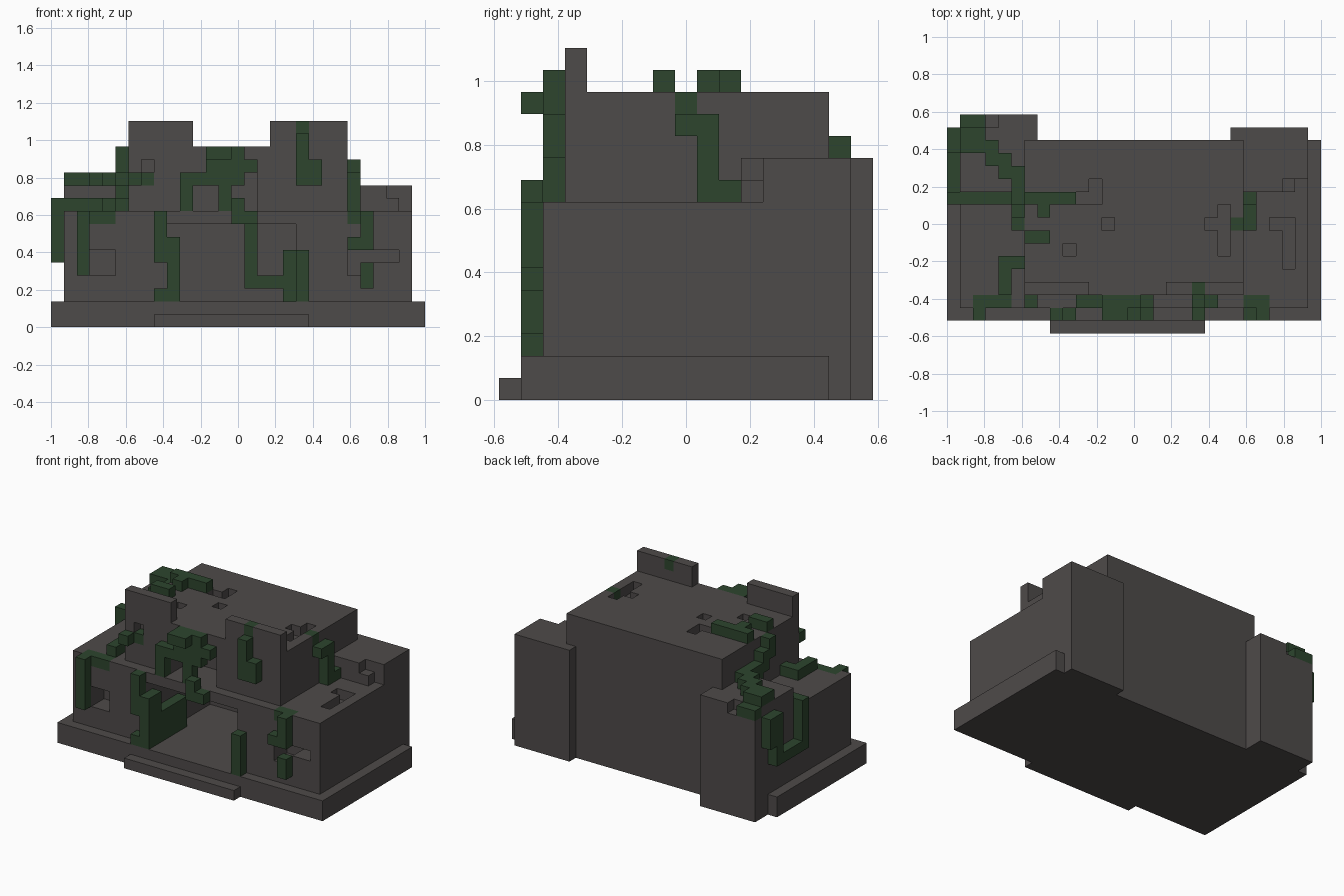
import bpy

if "Cube" in bpy.data.objects:
    bpy.data.objects.remove(bpy.data.objects["Cube"])

U = 2 / 29                      # block size: the model is 29 x 17 x 16 blocks
NX, NY = 29, 17
grid = {}                       # block -> part name


def cells(x, y, z):
    """All blocks in half-open ranges; a single number means one block."""
    r = [range(*v) if isinstance(v, tuple) else range(v, v + 1) for v in (x, y, z)]
    return [(i, j, k) for i in r[0] for j in r[1] for k in r[2]]


def fill(part, x, y, z):
    for c in cells(x, y, z):
        grid[c] = part


def carve(x, y, z):
    for c in cells(x, y, z):
        grid.pop(c, None)


def ivy(x, y, z):
    fill("ivy", x, y, z)


# Stone masses
fill("foundation", (0, 29), (1, 15), (0, 2))
fill("front_step", (8, 20), 0, 0)
fill("lower_walls", (1, 28), (2, 15), (2, 9))
fill("upper_walls", (6, 23), (3, 15), (9, 14))
fill("left_wing", (1, 6), (11, 15), (9, 11))
fill("left_wing", (1, 7), (15, 17), (0, 11))
fill("right_wing", (23, 28), (11, 15), (9, 11))
fill("right_wing", (22, 28), 15, (0, 11))
fill("left_parapet", (6, 11), 3, (14, 16))
fill("right_parapet", (17, 23), 3, (14, 16))

# Doorway, upper opening and windows
carve((9, 19), (2, 12), (2, 8))
carve((11, 16), (3, 6), (9, 12))
carve((3, 5), (2, 4), (4, 6))
carve((23, 25), (2, 4), (4, 6))
carve((25, 27), (2, 4), 5)

# Crumbled blocks: roof, terrace, wing corners and parapet face
for pit in [(11, (10, 12), 13), (10, 10, 13), (12, 8, 13), (9, 6, 13),
            (21, (6, 10), 13), (20, 8, 13),
            (26, (5, 9), 8), (25, 8, 8),
            ((26, 28), 11, 10), (27, 11, 9),
            (3, 16, 10), (7, 3, 12)]:
    carve(*pit)

# Ivy on the left front wall and terrace
ivy((2, 5), 2, 8)
ivy(2, 1, (4, 9))
ivy(4, (3, 6), 9)
ivy(5, 5, 9)
# Ivy over the left terrace, up the wall and onto the roof
ivy((0, 6), 10, 9)
ivy(5, 10, (9, 12))
ivy(5, 9, (11, 13))
ivy(5, 8, (12, 14))
ivy((6, 10), 10, 14)
ivy(7, 9, 14)
ivy((6, 8), 7, 14)
# Ivy on the left wing top, stepping diagonally
ivy((1, 3), 16, 10)
ivy((1, 3), (14, 16), 11)
for n in range(3):
    ivy(3 + n, (13 - n, 15 - n), 11)
# Ivy hanging in a loop on the left side
ivy(0, (14, 16), (7, 10))
ivy(0, 14, (5, 8))
ivy(0, (10, 15), 5)
ivy(0, 10, (5, 10))
# Ivy on the left parapet
ivy(6, 2, 11)
ivy(7, 3, 11)
# Ivy around the doorway
ivy(8, 1, (5, 9))
ivy((8, 10), 1, 2)
ivy(9, (1, 3), (2, 7))
ivy(9, (3, 7), (2, 5))
ivy(15, 11, (3, 8))
ivy((15, 19), 11, 3)
ivy(18, 11, (2, 6))
ivy(19, 1, (2, 6))
# Ivy around the upper opening
ivy(10, 2, (9, 12))
ivy((10, 15), 2, 11)
ivy(12, 2, (12, 14))
ivy((12, 14), 1, 13)
ivy((13, 15), 2, 13)
ivy(13, 2, (9, 13))
ivy((14, 16), 2, 12)
ivy((14, 16), 1, 8)
ivy(14, 1, 9)
# Ivy on the right parapet
ivy(19, 2, (11, 15))
ivy(20, 2, (11, 13))
ivy(19, 3, 15)
# Ivy on the right front wall
ivy((23, 25), 2, 8)
ivy(24, 1, (6, 9))
ivy(23, 1, 6)
ivy(24, 1, (3, 5))
# Ivy down the right side of the upper walls
ivy(22, 8, 13)
ivy(23, 8, 12)
ivy(23, 9, (9, 13))
ivy(23, 10, 9)


def material(name, colour):
    m = bpy.data.materials.new(name)
    m.diffuse_color = (*colour, 1)
    m.use_nodes = True
    m.node_tree.nodes["Principled BSDF"].inputs["Base Color"].default_value = m.diffuse_color
    return m


stone = material("dark stone", (0.076, 0.069, 0.067))
leaf = material("ivy green", (0.026, 0.060, 0.027))


def build(part):
    """Mesh the exposed block faces of one part."""
    verts, faces = {}, []
    for c in (c for c, p in grid.items() if p == part):
        for a in range(3):
            b, d = (a + 1) % 3, (a + 2) % 3
            for s in (0, 1):
                n = list(c)
                n[a] += 2 * s - 1
                if tuple(n) in grid:
                    continue
                quad = []
                for p, q in ((0, 0), (1, 0), (1, 1), (0, 1)):
                    v = list(c)
                    v[a] += s
                    v[b] += p
                    v[d] += q
                    quad.append(verts.setdefault(tuple(v), len(verts)))
                faces.append(quad if s else quad[::-1])
    co = [((i - NX / 2) * U, (j - NY / 2) * U, k * U) for i, j, k in verts]
    mesh = bpy.data.meshes.new(part)
    mesh.from_pydata(co, [], faces)
    mesh.materials.append(leaf if part == "ivy" else stone)
    bpy.context.collection.objects.link(bpy.data.objects.new(part, mesh))


for part in sorted(set(grid.values())):
    build(part)
